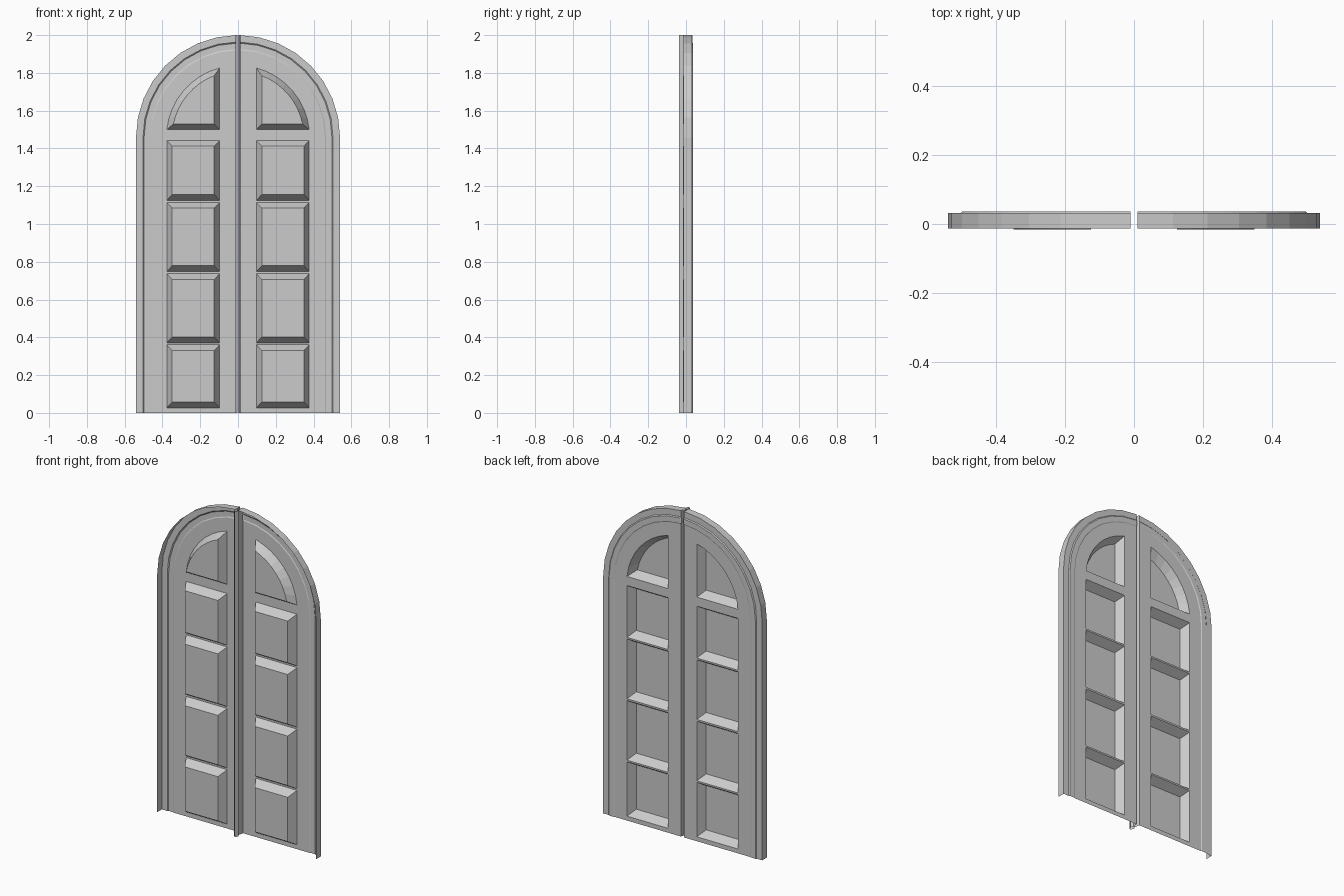
import bpy, bmesh
from math import cos, sin, acos, asin

if "Cube" in bpy.data.objects:
    bpy.data.objects.remove(bpy.data.objects["Cube"])

ZC = 1.46      # arch springing height
XC = 0.01      # meeting edge of each leaf
SHEET_Y = 0.034
PANEL_Y = -0.016


def arc(r, a0, a1, n=8):
    return [(r * cos(a0 + (a1 - a0) * i / n), ZC + r * sin(a0 + (a1 - a0) * i / n))
            for i in range(n + 1)]


def arch(r):
    # straight jamb, then a quarter arch up to the meeting edge
    return [(r, 0)] + arc(r, 0, acos(XC / r))


def make(name, bm):
    # right-hand half, mirrored to the left
    me = bpy.data.meshes.new(name)
    bm.to_mesh(me)
    bm.free()
    ob = bpy.data.objects.new(name, me)
    bpy.context.collection.objects.link(ob)
    m = ob.modifiers.new("mirror", 'MIRROR')
    m.use_mirror_merge = False
    return ob


def ring(bm, pts, y):
    return [bm.verts.new((x, y, z)) for x, z in pts]


def skin(bm, a, b, closed=False):
    n = len(a)
    for i in range(n if closed else n - 1):
        j = (i + 1) % n
        bm.faces.new((a[i], a[j], b[j], b[i]))


def rect(x0, x1, z0, z1):
    return [(x0, z0), (x1, z0), (x1, z1), (x0, z1)]


def arch_panel(x0, z0, r):
    return [(x0, z0)] + arc(r, asin((z0 - ZC) / r), acos(x0 / r))


# panel outlines: (outer, inner)
panels = []
for z0, z1 in ((0.027, 0.361), (0.371, 0.737), (0.748, 1.115), (1.125, 1.443)):
    panels.append((rect(0.097, 0.377, z0, z1),
                   rect(0.126, 0.349, z0 + 0.031, z1 - 0.031)))
panels.append((arch_panel(0.097, 1.499, 0.379), arch_panel(0.126, 1.53, 0.349)))

# moulded arched frame with outer rim
bm = bmesh.new()
profile = [(0.54, -0.013), (0.54, 0.032), (0.503, 0.032), (0.497, 0.037),
           (0.466, 0.037), (0.46, SHEET_Y)]
rings = [ring(bm, arch(r), y) for r, y in profile]
for a, b in zip(rings, rings[1:]):
    skin(bm, a, b)
make("arched_frame", bm)

# flat leaf with openings for the panels
bm = bmesh.new()
for loop in [[(XC, 0)] + arch(0.46)] + [p[0] for p in panels]:
    v = ring(bm, loop, SHEET_Y)
    for i in range(len(v)):
        bm.edges.new((v[i], v[(i + 1) % len(v)]))
bmesh.ops.triangle_fill(bm, edges=bm.edges[:], use_beauty=True,
                        use_dissolve=False, normal=(0, -1, 0))
make("door_leaf", bm)

# raised panels, pushed forward with bevelled sides
bm = bmesh.new()
for outer, inner in panels:
    a, b = ring(bm, outer, SHEET_Y), ring(bm, inner, PANEL_Y)
    skin(bm, a, b, closed=True)
    bm.faces.new(b)
make("raised_panels", bm)

# pointed centre strip between the leaves
bm = bmesh.new()
cols = [[bm.verts.new((x, y, z)) for z in (0, 2)]
        for x, y in ((XC, SHEET_Y), (0.004, 0.0), (0.014, -0.013), (0.0015, -0.037))]
for a, b in zip(cols, cols[1:]):
    skin(bm, a, b)
make("centre_strip", bm)
